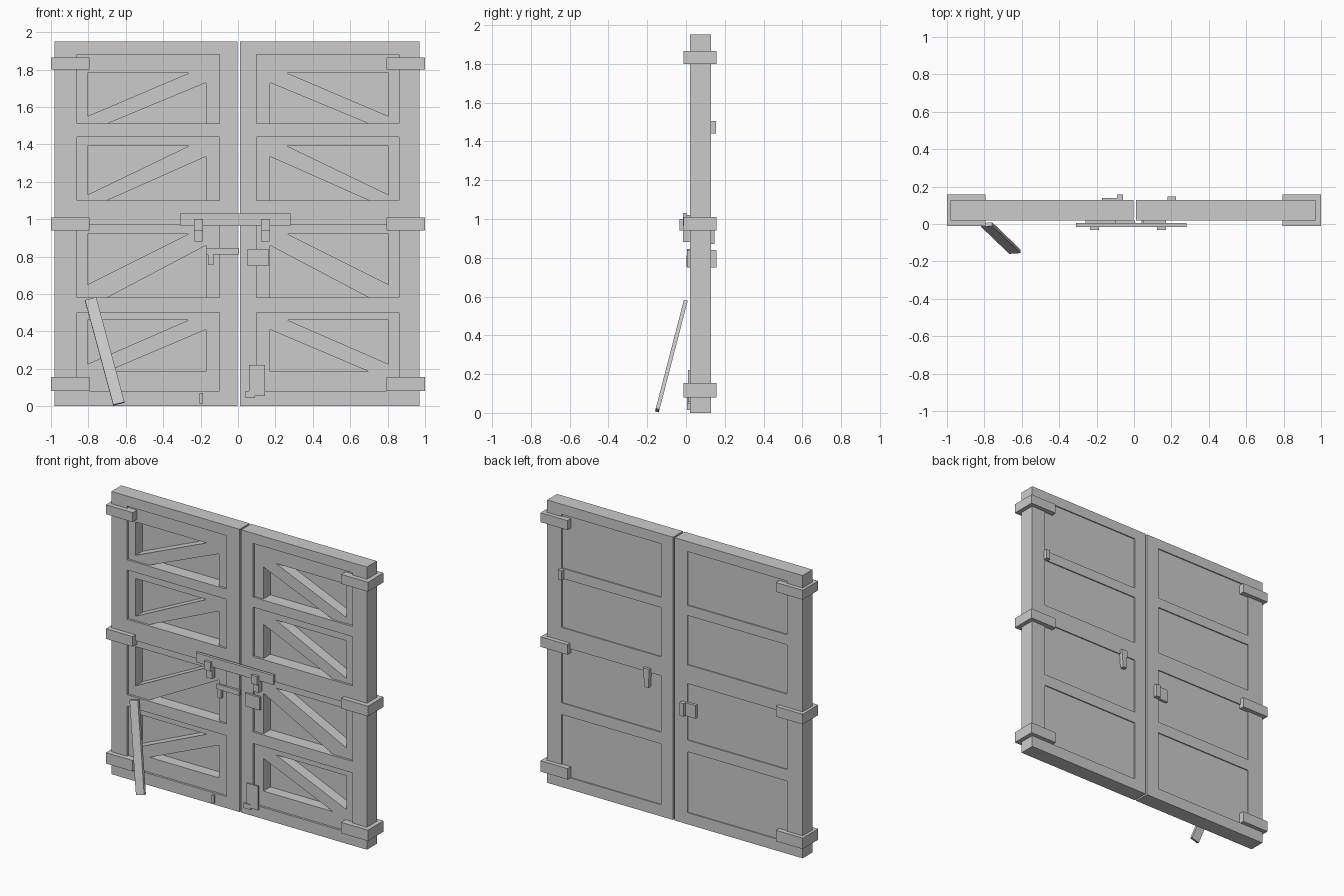
import bpy, bmesh
from mathutils import Vector, Matrix

if "Cube" in bpy.data.objects:
    bpy.data.objects.remove(bpy.data.objects["Cube"])


def prisms(name, polys, y0, y1):
    """Extrude flat (x, z) polygons from y0 to y1, welding shared edges."""
    bm = bmesh.new()
    for poly in polys:
        bm.faces.new([bm.verts.new((x, y0, z)) for x, z in poly])
    bmesh.ops.remove_doubles(bm, verts=bm.verts, dist=1e-5)
    ext = bmesh.ops.extrude_face_region(bm, geom=bm.faces[:], use_keep_orig=True)
    moved = [g for g in ext["geom"] if isinstance(g, bmesh.types.BMVert)]
    bmesh.ops.translate(bm, verts=moved, vec=(0, y1 - y0, 0))
    bmesh.ops.recalc_face_normals(bm, faces=bm.faces)
    me = bpy.data.meshes.new(name)
    bm.to_mesh(me)
    bm.free()
    ob = bpy.data.objects.new(name, me)
    bpy.context.collection.objects.link(ob)
    return ob


def rect(x0, x1, z0, z1):
    return [(x0, z0), (x1, z0), (x1, z1), (x0, z1)]


def box(name, x0, x1, y0, y1, z0, z1):
    return prisms(name, [rect(x0, x1, z0, z1)], y0, y1)


# panel: bottom, top, triangle top, brace outer height, brace inner height, triangle bottom
PANELS = [(0.08, 0.50, 0.46, 0.225, 0.41, 0.185),
          (0.58, 0.97, 0.92, 0.65, 0.86, 0.58),
          (1.10, 1.44, 1.39, 1.13, 1.335, 1.10),
          (1.51, 1.88, 1.78, 1.55, 1.73, 1.51)]

for side, s, inner, outer in (("left", -1, 0.002, 0.98), ("right", 1, 0.01, 0.97)):
    def flip(poly):
        return [(s * x, z) for x, z in poly]

    # leaf frame: grid of stiles and rails with the panels left open
    xs = [inner, 0.10, 0.86, outer]
    zs = [0] + [v for p in PANELS for v in p[:2]] + [1.95]
    cells = [flip(rect(xs[i], xs[i + 1], zs[j], zs[j + 1]))
             for i in range(3) for j in range(len(zs) - 1)
             if not (i == 1 and j % 2 == 1)]
    prisms(side + "_leaf_frame", cells, 0.02, 0.128)

    for n, (lo, hi, t, l, r, b) in enumerate(PANELS):
        # recessed brace layer leaving two triangular openings
        polys = [rect(0.805, 0.86, lo, hi), rect(0.10, 0.17, lo, hi),
                 rect(0.17, 0.805, t, hi),
                 [(0.805, l), (0.265, t), (0.17, t), (0.17, r), (0.70, b), (0.805, b)]]
        if b > lo:
            polys.append(rect(0.17, 0.805, lo, b))
        prisms(f"{side}_brace_{n}", [flip(p) for p in polys], 0.035, 0.112)
        # back boarding
        prisms(f"{side}_boarding_{n}", [flip(rect(0.10, 0.86, lo, hi))], 0.11, 0.12)

    # hinge straps wrapping the outer edge
    for n, (z0, z1) in enumerate([(0.08, 0.155), (0.94, 1.01), (1.80, 1.865)]):
        prisms(f"{side}_hinge_{n}", [flip(rect(0.795, 1.0, z0, z1))], -0.012, 0.157)

# locking bar and its brackets
box("locking_bar", -0.31, 0.28, -0.015, 0.005, 0.965, 1.03)
box("bracket_plate_left", -0.26, -0.10, 0.005, 0.02, 0.97, 1.02)
box("bracket_plate_right", 0.05, 0.17, 0.005, 0.02, 0.97, 1.02)
for name, x in (("left", -0.235), ("right", 0.122)):
    box("bracket_" + name, x, x + 0.048, -0.033, -0.015, 0.94, 1.0)
    box("bracket_arm_" + name, x + 0.002, x + 0.046, -0.015, 0.02, 0.88, 0.965)

# sliding bolt and lock plate
box("slide_bolt", -0.17, 0.005, 0.005, 0.02, 0.81, 0.845)
box("slide_bolt_handle", -0.16, -0.13, 0.003, 0.02, 0.755, 0.812)
box("lock_plate", 0.05, 0.162, 0.005, 0.02, 0.75, 0.84)

# foot bolts
box("foot_plate", 0.058, 0.145, 0.01, 0.02, 0.055, 0.22)
box("foot_bolt", 0.04, 0.09, 0.005, 0.02, 0.045, 0.08)
box("foot_catch", -0.205, -0.188, 0.005, 0.02, 0.015, 0.07)

# fittings on the back
box("back_lock_plate", -0.17, -0.06, 0.12, 0.138, 0.75, 0.84)
box("back_lock_knob", -0.092, -0.06, 0.13, 0.157, 0.75, 0.84)
prisms("back_handle", [[(0.185, 0.87), (0.215, 0.87), (0.225, 1.0), (0.178, 1.0)]], 0.115, 0.147)
box("back_block", 0.84, 0.87, 0.12, 0.155, 1.44, 1.505)

# leaning prop board
top, foot = Vector((-0.788, -0.003, 0.573)), Vector((-0.637, -0.148, 0.013))
zaxis = (top - foot).normalized()
xaxis = (Vector((1, 0, 0)) - zaxis * zaxis.x).normalized()
yaxis = zaxis.cross(xaxis)
length = (top - foot).length
prop = box("prop_board", -0.031, 0.031, -0.01, 0.01, -length / 2, length / 2)
prop.matrix_world = Matrix.Translation((top + foot) / 2) @ Matrix((xaxis, yaxis, zaxis)).transposed().to_4x4()
